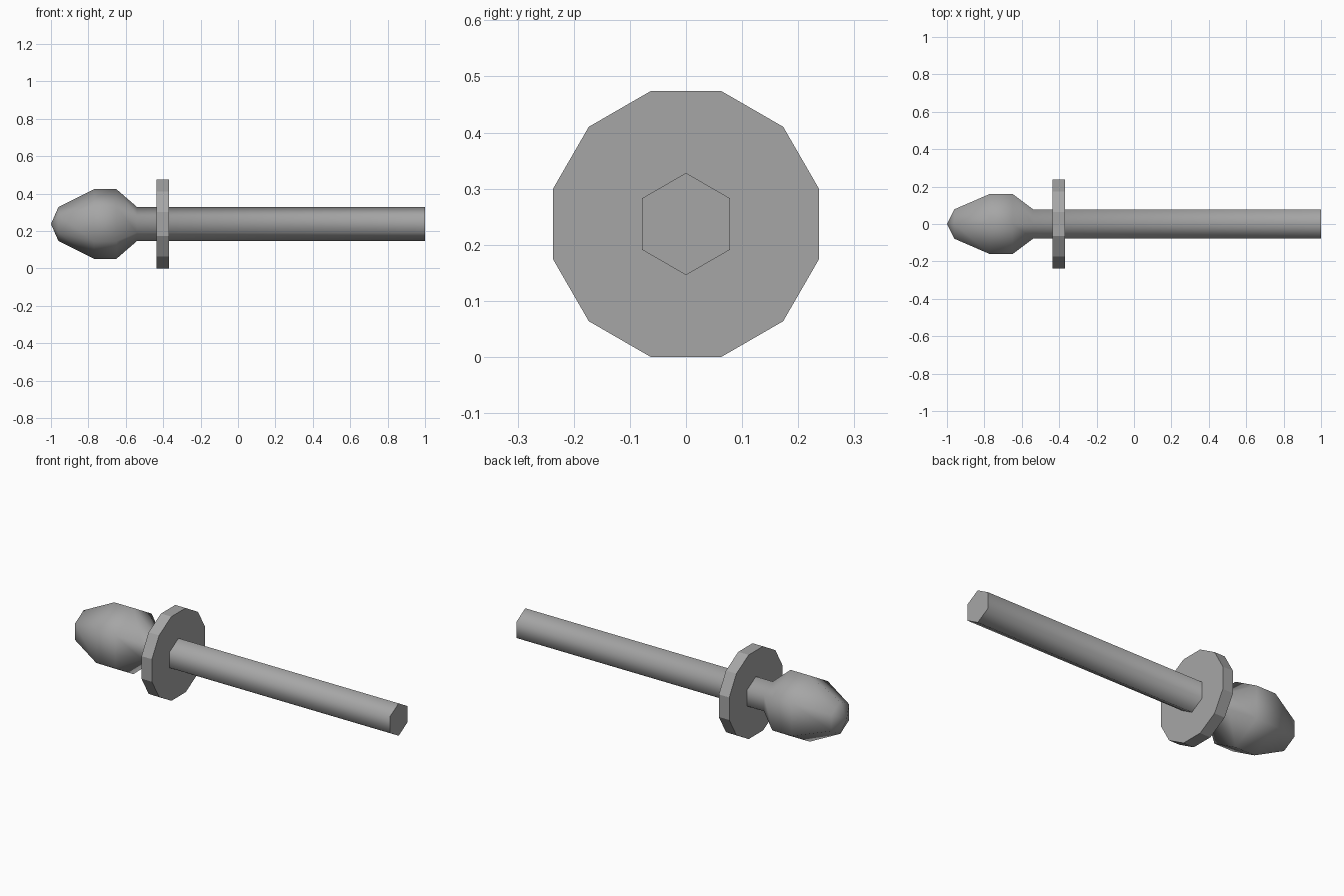
import bpy, bmesh, math

cube = bpy.data.objects.get("Cube")
if cube:
    bpy.data.objects.remove(cube, do_unlink=True)

AXIS_Z = 0.237

grey = bpy.data.materials.new("mid_grey")
grey.use_nodes = True
grey.diffuse_color = (0.38, 0.38, 0.38, 1)
grey.node_tree.nodes["Principled BSDF"].inputs["Base Color"].default_value = (0.38, 0.38, 0.38, 1)


def lathe(name, profile, sides, start, smooth_angle=None):
    """Turn (x, radius) points around the long axis; zero radius makes a tip."""
    bm = bmesh.new()
    rings = []
    for x, r in profile:
        count = sides if r > 0 else 1
        rings.append([bm.verts.new((x, r * math.cos(start + math.tau * i / sides),
                                    AXIS_Z + r * math.sin(start + math.tau * i / sides)))
                      for i in range(count)])
    for a, b in zip(rings, rings[1:]):
        for i in range(sides):
            j = (i + 1) % sides
            if len(a) == 1:
                bm.faces.new((a[0], b[j], b[i]))
            else:
                bm.faces.new((a[i], a[j], b[j], b[i]))
    for ring in (rings[0], rings[-1]):
        if len(ring) > 1:
            bm.faces.new(ring)
    bmesh.ops.recalc_face_normals(bm, faces=bm.faces)
    mesh = bpy.data.meshes.new(name)
    bm.to_mesh(mesh)
    bm.free()
    mesh.materials.append(grey)
    obj = bpy.data.objects.new(name, mesh)
    bpy.context.collection.objects.link(obj)
    if smooth_angle:
        bpy.ops.object.select_all(action="DESELECT")
        obj.select_set(True)
        bpy.context.view_layer.objects.active = obj
        bpy.ops.object.shade_smooth_by_angle(angle=math.radians(smooth_angle))
    return obj


# Six-sided shaft with a bulbous pointed head
lathe("shaft_and_head",
      [(-1, 0), (-0.96, 0.091), (-0.77, 0.186), (-0.65, 0.186), (-0.54, 0.091), (1, 0.091)],
      6, math.pi / 2, 75)

# Twelve-sided collar
lathe("collar", [(-0.435, 0.245), (-0.37, 0.245)], 12, math.pi / 12)
